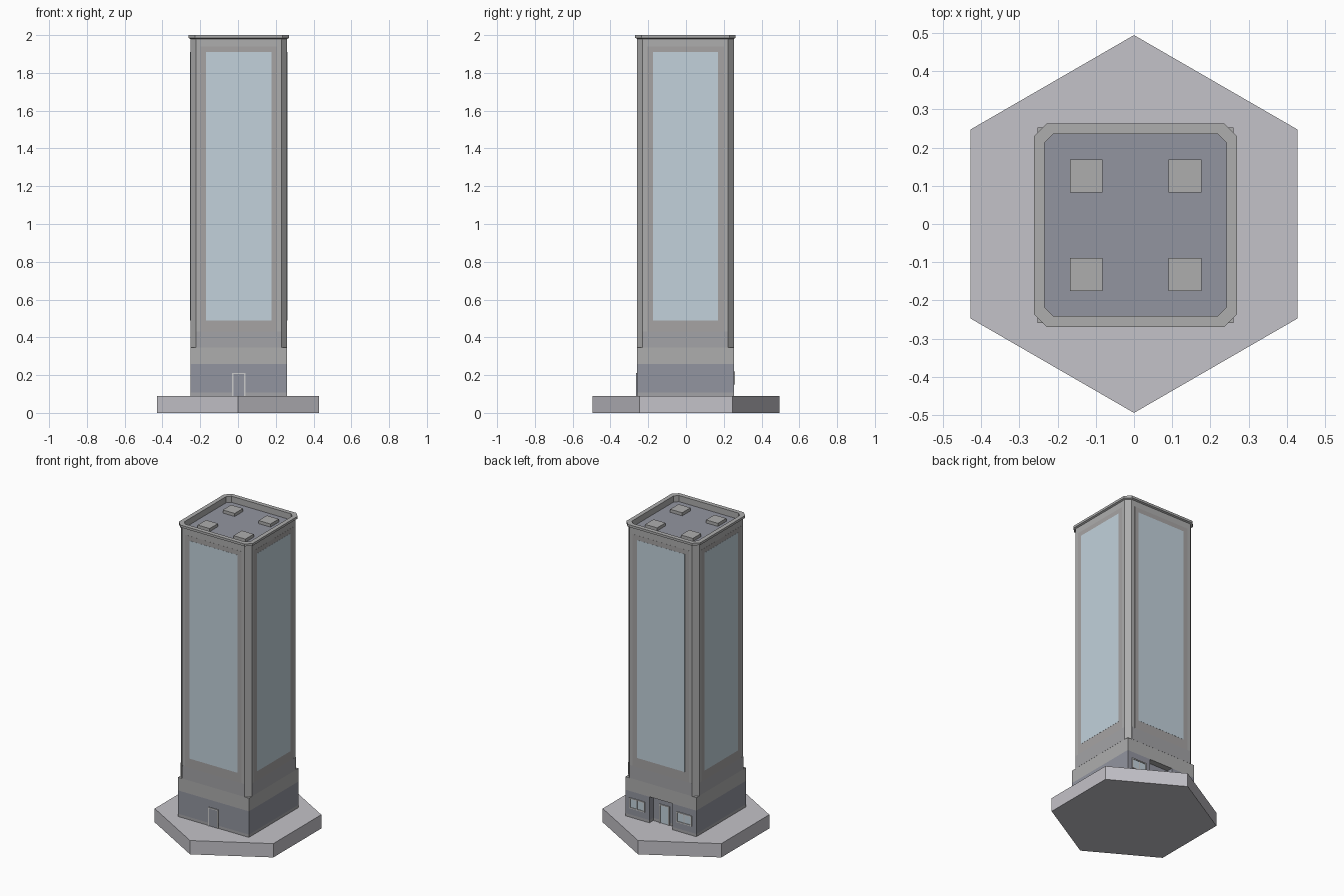
import bpy, bmesh
from math import sin, cos, pi
from mathutils import Matrix, Vector

if "Cube" in bpy.data.objects:
    bpy.data.objects.remove(bpy.data.objects["Cube"])

CX, CY = 0.004, -0.003      # tower axis
H = 0.256                   # tower half width


def mat(name, r, g, b):
    m = bpy.data.materials.new(name)
    m.diffuse_color = (r, g, b, 1)
    m.use_nodes = True
    m.node_tree.nodes["Principled BSDF"].inputs["Base Color"].default_value = m.diffuse_color
    return m


PAVE = mat("paving", 0.55, 0.54, 0.58)
SLATE = mat("slate", 0.29, 0.30, 0.35)
STONE = mat("stone", 0.42, 0.42, 0.42)
DARK = mat("dark_stone", 0.37, 0.37, 0.385)
WARM = mat("warm_stone", 0.38, 0.37, 0.37)
LIGHT = mat("light_trim", 0.52, 0.52, 0.53)
GLASS = mat("glass", 0.54, 0.64, 0.71)


def loft(name, loops, mats, cap_mat=0):
    """Skin a stack of closed loops and cap both ends."""
    bm = bmesh.new()
    rings = [[bm.verts.new(p) for p in loop] for loop in loops]
    for a, b in zip(rings, rings[1:]):
        for i in range(len(a)):
            j = (i + 1) % len(a)
            bm.faces.new((a[i], a[j], b[j], b[i]))
    bm.faces.new(rings[0][::-1])
    bm.faces.new(rings[-1]).material_index = cap_mat
    bmesh.ops.recalc_face_normals(bm, faces=bm.faces)
    me = bpy.data.meshes.new(name)
    bm.to_mesh(me)
    bm.free()
    for m in mats:
        me.materials.append(m)
    ob = bpy.data.objects.new(name, me)
    bpy.context.collection.objects.link(ob)
    return ob


def prism(name, pts, z0, z1, m):
    return loft(name, [[(x, y, z) for x, y in pts] for z in (z0, z1)], [m])


def box(name, x0, x1, y0, y1, z0, z1, m, turn=0):
    """Box given relative to the tower axis, turned by quarter turns."""
    ob = prism(name, [(x0, y0), (x1, y0), (x1, y1), (x0, y1)], z0, z1, m)
    ob.data.transform(Matrix.Translation((CX, CY, 0)) @ Matrix.Rotation(turn * pi / 2, 4, 'Z'))
    return ob


def octagon(h, c, z):
    """Square of half width h with corners cut by c."""
    k = h - c
    pts = [(k, -h), (h, -k), (h, k), (k, h), (-k, h), (-h, k), (-h, -k), (-k, -h)]
    return [(CX + x, CY + y, z) for x, y in pts]


# hexagonal plinth
prism("hexagon_plinth", [(0.494 * cos(pi / 2 + i * pi / 3), 0.494 * sin(pi / 2 + i * pi / 3))
                         for i in range(6)], 0, 0.09, PAVE)

# ground floor with a recessed entrance at the back
R, D = 0.083, 0.04
plan = [(-H, -H), (H, -H), (H, H), (R, H), (R, H - D), (-R, H - D), (-R, H), (-H, H)]
plan = [(CX + x, CY + y) for x, y in plan]
prism("ground_floor_skirt", plan, 0.09, 0.108, DARK)
prism("ground_floor", plan, 0.108, 0.26, SLATE)
box("upper_band", -H, H, -H, H, 0.26, 0.345, STONE)

# tower shaft, cornice, parapet and sunken roof in one skin
loft("tower_shaft", [octagon(H, 0.03, 0.345), octagon(H, 0.03, 1.98),
                     octagon(H + 0.01, 0.034, 1.985), octagon(H + 0.01, 0.034, 2.0),
                     octagon(0.238, 0.023, 2.0), octagon(0.238, 0.023, 1.96)],
     [STONE, SLATE], 1)

# facade panels on all four sides
for t in range(4):
    box("lower_spandrel", -0.226, 0.226, -H - 0.0006, -H + 0.005, 0.346, 0.43, DARK, t)
    box("window_surround", -0.203, 0.203, -H - 0.0006, -H + 0.005, 0.43, 1.94, WARM, t)
    box("window_glass", -0.173, 0.173, -H - 0.0014, -H + 0.005, 0.49, 1.91, GLASS, t)

# roof units
for sx in (-1, 1):
    for sy in (-1, 1):
        x, y = sx * 0.129, sy * 0.129
        box("roof_unit", x - 0.043, x + 0.043, y - 0.043, y + 0.043, 1.96, 1.98, STONE)


def framed(name, x, y, w, z0, z1, trim, fill, turn, sill=True):
    """Panel with a raised frame; y is the wall plane facing -y before turning."""
    f = 0.007
    box(name + "_panel", x - w, x + w, y - 0.002, y + 0.005, z0, z1, fill, turn)
    for s in (-1, 1):
        e = sorted((x + s * w, x + s * (w - f)))
        box(name + "_jamb", e[0], e[1], y - 0.006, y + 0.005, z0, z1, trim, turn)
    box(name + "_head", x - w + f, x + w - f, y - 0.006, y + 0.005, z1 - f, z1, trim, turn)
    if sill:
        box(name + "_sill", x - w + f, x + w - f, y - 0.006, y + 0.005, z0, z0 + f, trim, turn)


# front service door, back glass door and back windows
framed("front_door", 0, -H, 0.036, 0.09, 0.212, LIGHT, SLATE, 0, False)
framed("back_door", 0, -H + D, 0.036, 0.09, 0.212, LIGHT, GLASS, 2, False)
for s in (-1, 1):
    framed("back_window", s * 0.17, -H, 0.055, 0.15, 0.218, LIGHT, GLASS, 2)
    box("back_window_mullion", s * 0.17 - 0.003, s * 0.17 + 0.003, -H - 0.005, -H + 0.005,
        0.157, 0.211, LIGHT, 2)
